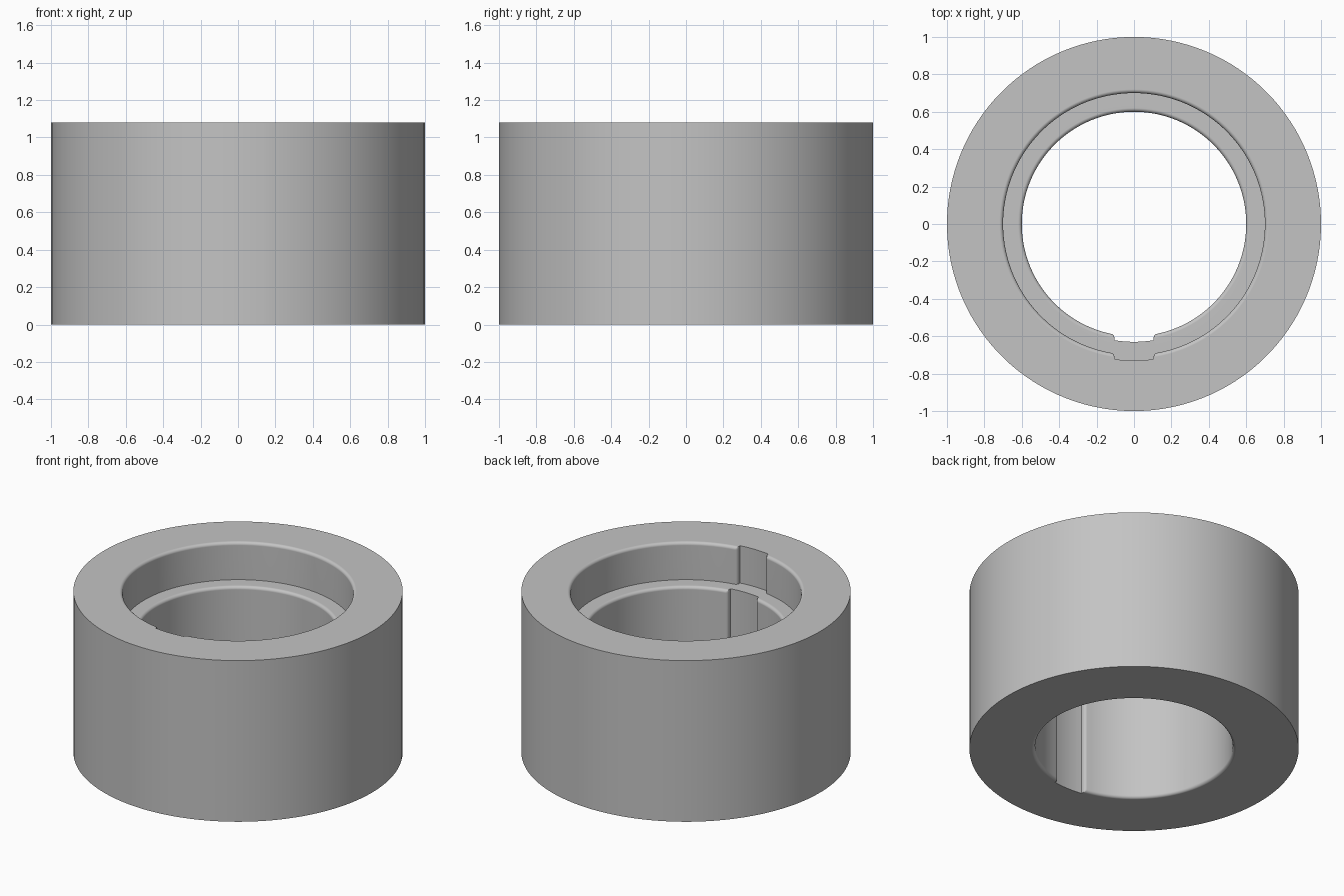
import bpy, bmesh
from math import pi, sin, cos, asin, atan2, sqrt, hypot, radians

cube = bpy.data.objects.get("Cube")
if cube:
    bpy.data.objects.remove(cube, do_unlink=True)

HEIGHT, OUTER = 1.08, 1.0
UPPER, LOWER, LEDGE = 0.70, 0.60, 0.83     # bore radii and ledge height
KEY_HALF, KEY_DEPTH, FILLET = 0.105, 0.03, 0.02
STEPS = 5


def bore_outline(r, grow=0.0):
    """Round bore with a front keyway; grow widens only the bore for its rim fillet."""
    floor = r + KEY_DEPTH
    bore = r + grow
    q = max(FILLET - grow, 0.001)
    # keyway floor
    a = asin(KEY_HALF / floor)
    half = [(floor * sin(a * i / 4), -floor * cos(a * i / 4)) for i in range(5)]
    # rounded keyway corner
    cx = KEY_HALF + q
    cy = -sqrt((bore + q) ** 2 - cx ** 2)
    end = atan2(-cy, -cx)
    for i in range(STEPS + 1):
        t = pi + (end - pi) * i / STEPS
        half.append((cx + q * cos(t), cy + q * sin(t)))
    # bore wall round to the back
    a = asin(cx / (bore + q))
    n = 60
    for i in range(1, n + 1):
        t = a + (pi - a) * i / n
        half.append((bore * sin(t), -bore * cos(t)))
    return half + [(-x, y) for x, y in reversed(half[1:-1])]


def outer_outline():
    return [(x * OUTER / hypot(x, y), y * OUTER / hypot(x, y))
            for x, y in bore_outline(UPPER)]


def rim(r, z, direction):
    """Rings of a quarter-round rim, from the flat face into the bore."""
    rings = []
    for i in range(STEPS + 1):
        t = pi / 2 * i / STEPS
        rings.append((bore_outline(r, FILLET * (1 - sin(t))),
                      z + direction * FILLET * (1 - cos(t))))
    return rings


# Closed loft: outside wall, top, upper bore, ledge, lower bore, bottom
rings = [(outer_outline(), 0), (outer_outline(), HEIGHT)]
rings += rim(UPPER, HEIGHT, -1)
rings.append((bore_outline(UPPER), LEDGE))
rings += rim(LOWER, LEDGE, -1)
rings += reversed(rim(LOWER, 0, 1))

bm = bmesh.new()
loops = [[bm.verts.new((x, y, z)) for x, y in pts] for pts, z in rings]
for k, low in enumerate(loops):
    high = loops[(k + 1) % len(loops)]
    for i in range(len(low)):
        j = (i + 1) % len(low)
        bm.faces.new((low[i], low[j], high[j], high[i]))
bmesh.ops.recalc_face_normals(bm, faces=bm.faces[:])

mesh = bpy.data.meshes.new("bushing")
bm.to_mesh(mesh)
bm.free()
bushing = bpy.data.objects.new("bushing", mesh)
bpy.context.collection.objects.link(bushing)

# Plain grey material
grey = bpy.data.materials.new("grey")
grey.use_nodes = True
color = (0.55, 0.55, 0.55, 1)
grey.diffuse_color = color
grey.node_tree.nodes["Principled BSDF"].inputs["Base Color"].default_value = color
mesh.materials.append(grey)

# Smooth curves, flat end faces
bpy.ops.object.select_all(action="DESELECT")
bushing.select_set(True)
bpy.context.view_layer.objects.active = bushing
bpy.ops.object.shade_smooth_by_angle(angle=radians(30))
normals = bushing.modifiers.new("flat_faces", "WEIGHTED_NORMAL")
normals.keep_sharp = True
